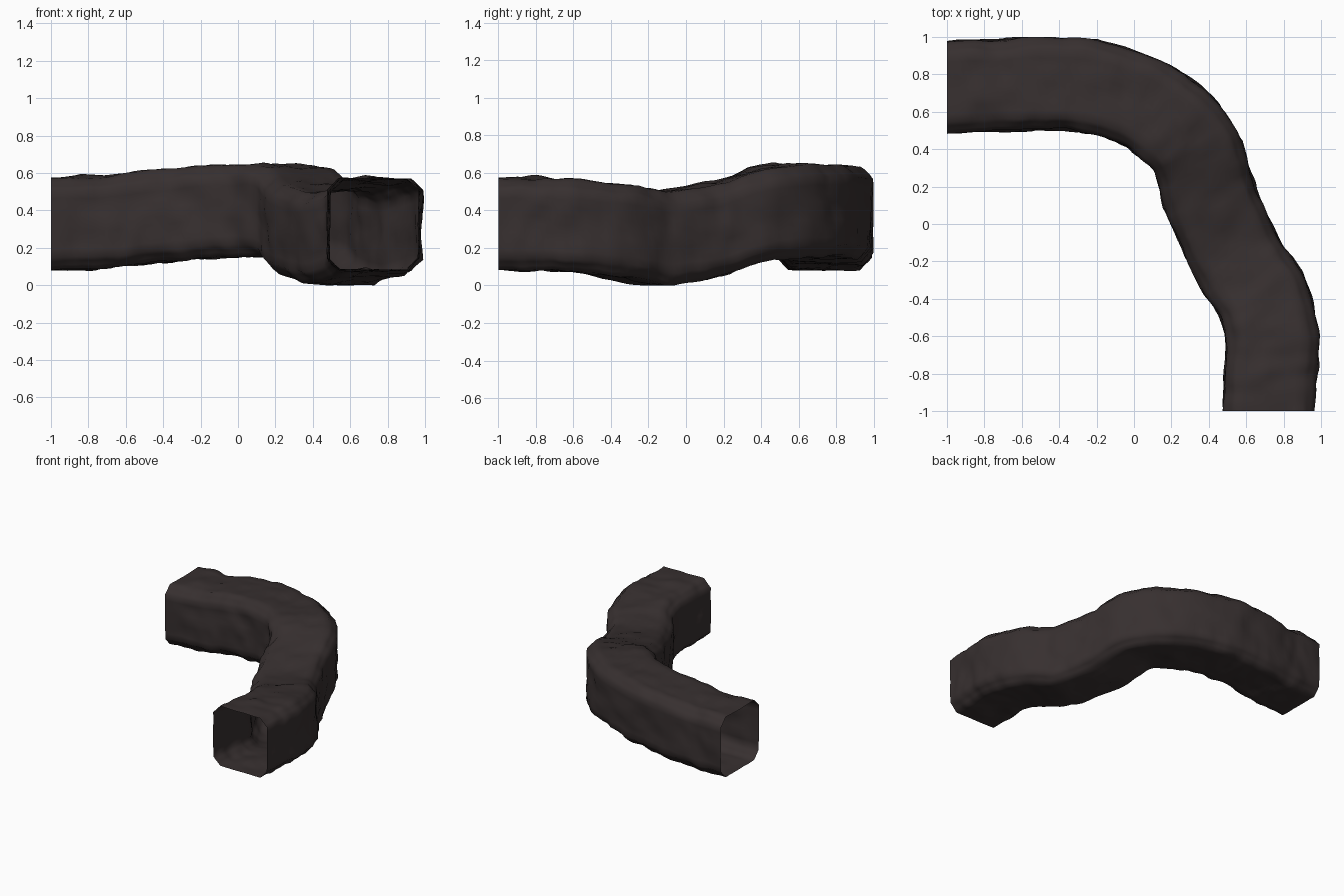
import bpy, bmesh, math
from mathutils import Vector, noise

if "Cube" in bpy.data.objects:
    bpy.data.objects.remove(bpy.data.objects["Cube"])

# Centre line of the tunnel: x, y, z
PATH = [(-1, .728, .327), (-.75, .738, .338), (-.5, .752, .362), (-.2, .73, .388),
        (.1, .612, .4), (.31, .42, .385), (.41, .13, .295), (.55, -.18, .252),
        (.69, -.4, .295), (.74, -.62, .32), (.728, -.8, .327), (.72, -1, .327)]
HALF = .245      # half size of the square section
CHAMFER = .062   # corner cut
STEPS = 8        # rings per path span


def spline(a, b, c, d, t):
    return .5 * (2 * b + (c - a) * t + (2 * a - 5 * b + 4 * c - d) * t * t
                 + (3 * b - a - 3 * c + d) * t ** 3)


# Smooth centre line
pts = [Vector(p) for p in PATH]
ext = [pts[0] * 2 - pts[1]] + pts + [pts[-1] * 2 - pts[-2]]
line = [spline(*ext[i:i + 4], s / STEPS) for i in range(len(pts) - 1) for s in range(STEPS)]
line.append(pts[-1])

# Square section with cut corners, each side split into short pieces
h, c = HALF, HALF - CHAMFER
corners = [(h, -c), (h, c), (c, h), (-c, h), (-h, c), (-h, -c), (-c, -h), (c, -h)]
section = []
for i, p in enumerate(corners):
    q = corners[(i + 1) % 8]
    n = 8 if i % 2 == 0 else 3
    for k in range(n):
        a, b = p[0] + (q[0] - p[0]) * k / n, p[1] + (q[1] - p[1]) * k / n
        section.append((a, b))

# Sweep the section, pushing the walls in and out for a rocky surface
bm = bmesh.new()
rings = []
last = len(line) - 1
for i, p in enumerate(line):
    t = line[min(i + 1, last)] - line[max(i - 1, 0)]
    if i == 0:
        t = Vector((1, 0, 0))
    elif i == last:
        t = Vector((0, -1, 0))
    t.z = 0
    t.normalize()
    side = Vector((-t.y, t.x, 0))
    fade = min(1, min(i, last - i) / 5)
    ring = []
    for a, b in section:
        out = (side * a + Vector((0, 0, b))).normalized()
        v = p + side * a + Vector((0, 0, b))
        lump = .016 * noise.noise(v * 5) + .015 * noise.noise(v * 11 + Vector((3, 7, 1)))
        v += out * lump * (.35 + .65 * fade)
        v.z = max(v.z, 0)
        v.x, v.y = min(v.x, 1), min(v.y, 1)
        ring.append(bm.verts.new(v))
    rings.append(ring)
n = len(section)
for r, s in zip(rings, rings[1:]):
    for k in range(n):
        bm.faces.new((r[k], r[(k + 1) % n], s[(k + 1) % n], s[k]))
bmesh.ops.recalc_face_normals(bm, faces=bm.faces)
for f in bm.faces:
    f.smooth = True

mesh = bpy.data.meshes.new("tunnel")
bm.to_mesh(mesh)
bm.free()
rock = bpy.data.materials.new("dark brown rock")
rock.diffuse_color = (.038, .029, .029, 1)
rock.use_nodes = True
rock.node_tree.nodes["Principled BSDF"].inputs["Base Color"].default_value = rock.diffuse_color
mesh.materials.append(rock)
tunnel = bpy.data.objects.new("tunnel", mesh)
bpy.context.collection.objects.link(tunnel)
